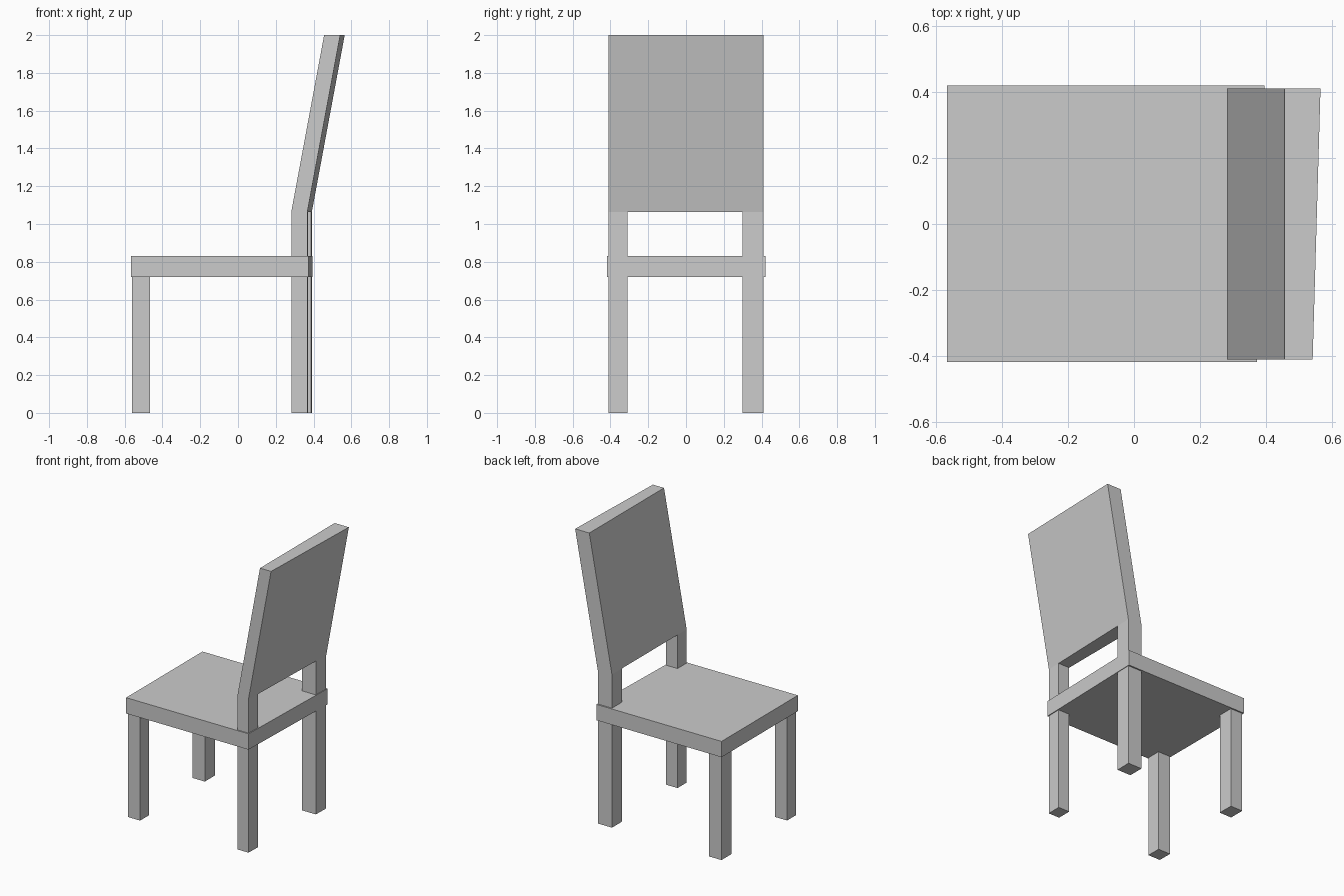
import bpy, bmesh

if "Cube" in bpy.data.objects:
    bpy.data.objects.remove(bpy.data.objects["Cube"])


def finish(name, bm):
    bmesh.ops.recalc_face_normals(bm, faces=bm.faces)
    mesh = bpy.data.meshes.new(name)
    bm.to_mesh(mesh)
    bm.free()
    ob = bpy.data.objects.new(name, mesh)
    bpy.context.collection.objects.link(ob)
    return ob


def slab(name, outline, z0, z1):
    """Extrude a top-view outline from z0 up to z1."""
    bm = bmesh.new()
    face = bm.faces.new([bm.verts.new((x, y, z0)) for x, y in outline])
    top = bmesh.ops.extrude_face_region(bm, geom=[face], use_keep_orig=True)["geom"]
    for v in top:
        if isinstance(v, bmesh.types.BMVert):
            v.co.z = z1
    return finish(name, bm)


# Seat, its rear edge slightly skewed
slab("seat", [(-0.567, -0.418), (0.373, -0.418), (0.395, 0.42), (-0.567, 0.42)], 0.72, 0.83)

# Front legs
for side, y0, y1 in (("right", -0.41, -0.31), ("left", 0.30, 0.41)):
    slab("front_leg_" + side, [(-0.56, y0), (-0.465, y0), (-0.465, y1), (-0.56, y1)], 0, 0.72)

# Rear legs and tilted backrest: one sheet, thickened toward +x (thicker at +y)
ys = (-0.41, -0.31, 0.30, 0.41)
profile = ((0.282, 0), (0.282, 1.064), (0.456, 2.0))
bm = bmesh.new()
grid = [[bm.verts.new((x, y, z)) for y in ys] for x, z in profile]
for r in range(2):
    for c in range(3):
        if (r, c) != (0, 1):  # gap between the legs
            bm.faces.new((grid[r][c], grid[r][c + 1], grid[r + 1][c + 1], grid[r + 1][c]))
bmesh.ops.delete(bm, geom=[v for v in bm.verts if not v.link_faces], context="VERTS")
rear = bmesh.ops.extrude_face_region(bm, geom=bm.faces[:], use_keep_orig=True)["geom"]
for v in rear:
    if isinstance(v, bmesh.types.BMVert):
        v.co.x += 0.097 + 0.029 * v.co.y
finish("backrest_and_rear_legs", bm)
